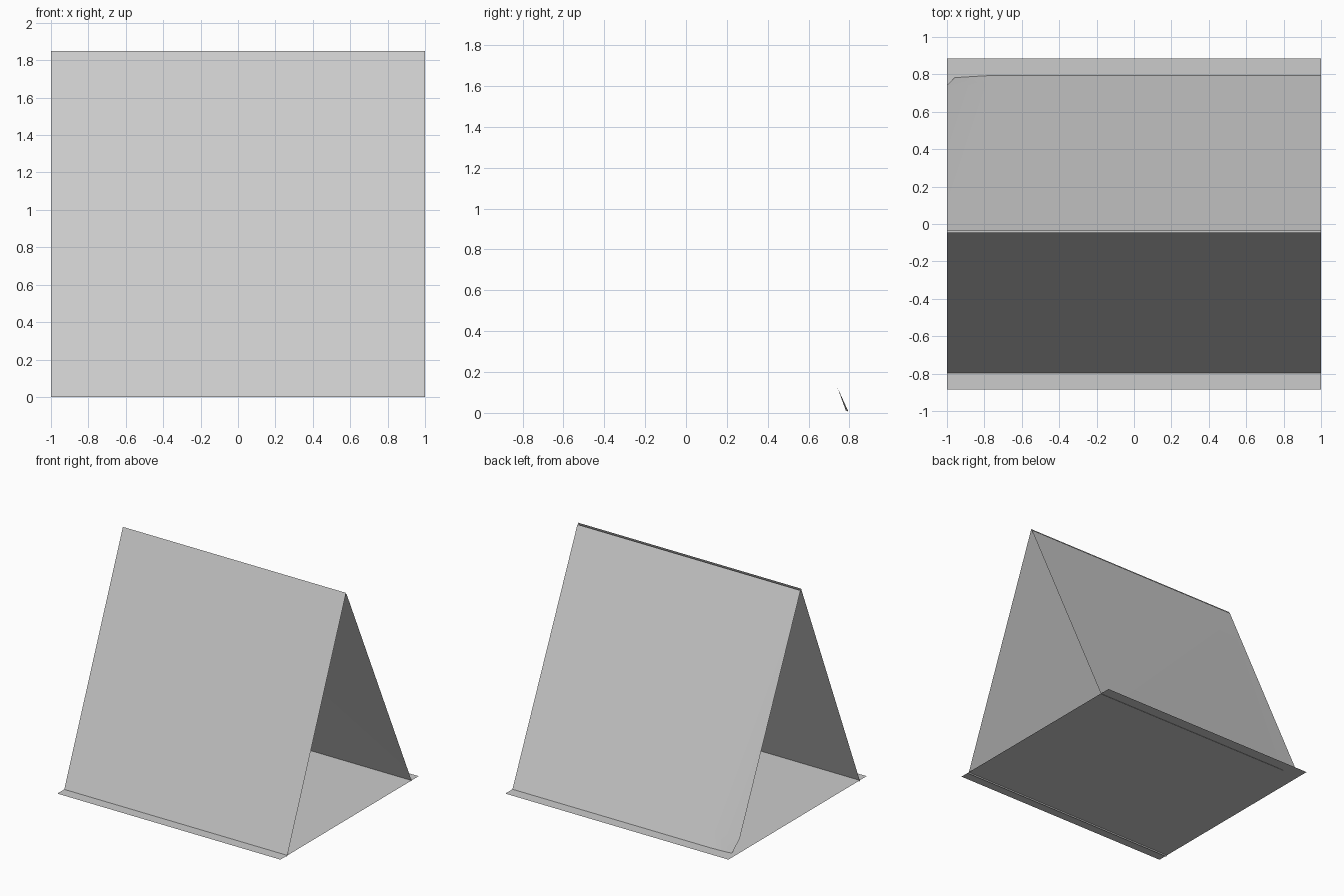
import bpy
from mathutils import Vector

if "Cube" in bpy.data.objects:
    bpy.data.objects.remove(bpy.data.objects["Cube"])


def sheet(name, verts, faces, smooth=False):
    mesh = bpy.data.meshes.new(name)
    mesh.from_pydata([tuple(v) for v in verts], [], faces)
    obj = bpy.data.objects.new(name, mesh)
    bpy.context.collection.objects.link(obj)
    for p in mesh.polygons:
        p.use_smooth = smooth
    return obj


def strip(name, low, high):
    """Flat sheet spanning x -1..1 between two (y, z) edges."""
    return sheet(name, [(-1, *low), (1, *low), (1, *high), (-1, *high)],
                 [(0, 1, 2, 3)])


# floor card
strip("floor_panel", (-0.885, 0.01), (0.885, 0.01))

# front leaning card, poking slightly through the floor
strip("front_panel", (-0.8, 0.0), (-0.045, 1.85))

# back leaning card with one lower corner bent slightly inward
low, high = Vector((0.795, 0.006)), Vector((-0.038, 1.838))


def on_back(x, t):
    p = low.lerp(high, t)
    return (x, p.x, p.y)


bend = 0.064
back = [on_back(1, 0), on_back(-0.78, 0), (-0.96, 0.782, 0.012),
        on_back(-1, bend), on_back(-0.78, bend), on_back(1, bend),
        on_back(1, 1), on_back(-0.78, 1), on_back(-1, 1)]
sheet("back_panel", back,
      [(0, 1, 4, 5), (1, 2, 4), (2, 3, 4), (5, 4, 7, 6), (4, 3, 8, 7)], True)
